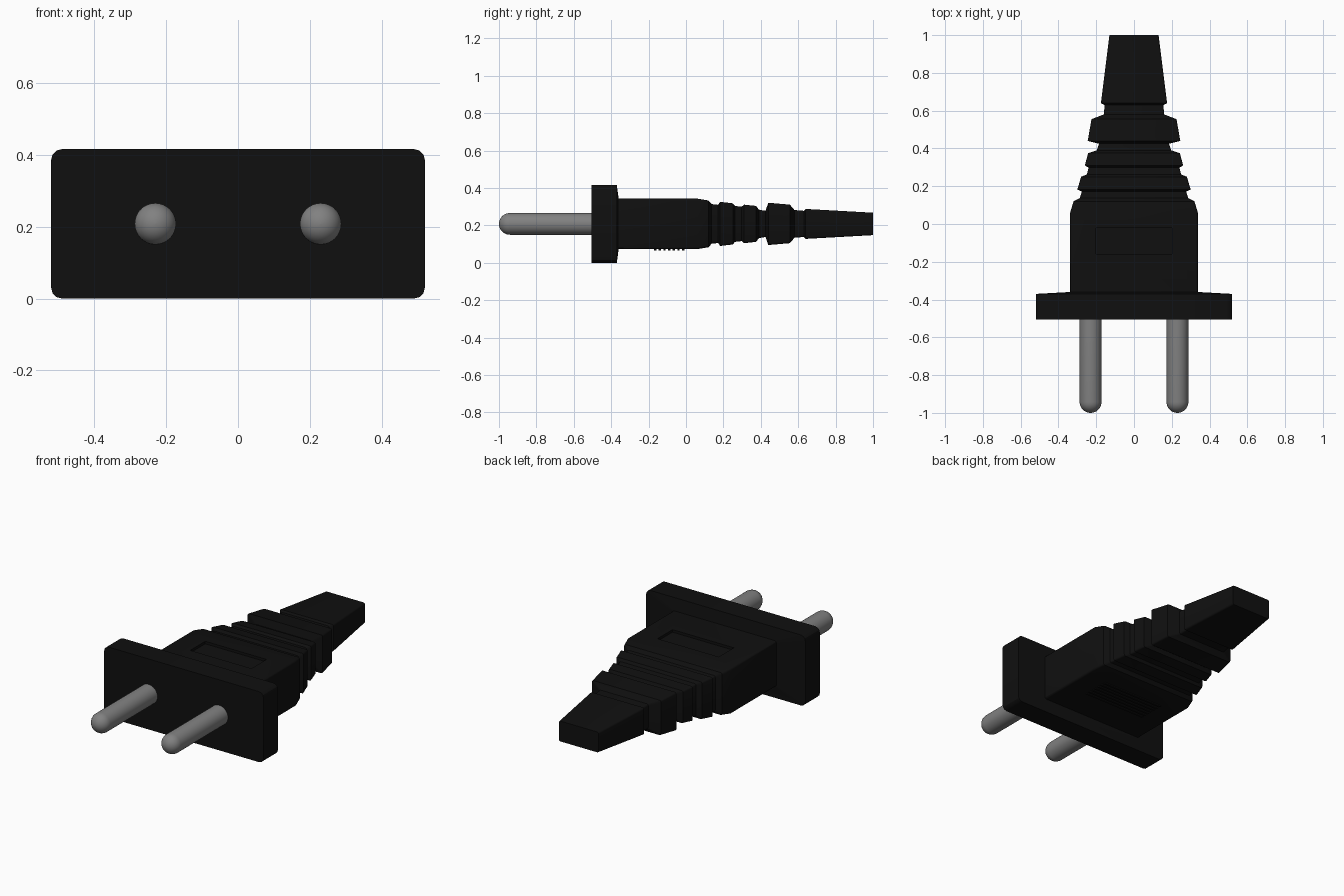
import bpy, bmesh, math

if "Cube" in bpy.data.objects:
    bpy.data.objects.remove(bpy.data.objects["Cube"])

ZC = 0.208

def material(name, c):
    m = bpy.data.materials.new(name)
    m.diffuse_color = (c, c, c, 1)
    m.use_nodes = True
    m.node_tree.nodes["Principled BSDF"].inputs["Base Color"].default_value = m.diffuse_color
    return m

black = material("black_plastic", 0.005)
metal = material("pin_metal", 0.22)

def loft(name, sections, mat, segs, cx=0.0):
    """Skin rounded rectangles (y, half width, half height, corner radius)."""
    bm = bmesh.new()
    rings = []
    for y, hx, hz, r in sections:
        ring = []
        for q, (sx, sz) in enumerate(((1, 1), (-1, 1), (-1, -1), (1, -1))):
            for i in range(segs + 1):
                a = math.pi / 2 * (q + i / segs)
                ring.append(bm.verts.new((cx + sx * (hx - r) + r * math.cos(a), y,
                                          ZC + sz * (hz - r) + r * math.sin(a))))
        rings.append(ring)
    for a, b in zip(rings, rings[1:]):
        for i in range(len(a)):
            j = (i + 1) % len(a)
            bm.faces.new((a[i], a[j], b[j], b[i]))
    bm.faces.new(rings[0])
    bm.faces.new(rings[-1])
    bmesh.ops.remove_doubles(bm, verts=bm.verts, dist=1e-5)
    bmesh.ops.recalc_face_normals(bm, faces=bm.faces)
    me = bpy.data.meshes.new(name)
    bm.to_mesh(me)
    bm.free()
    ob = bpy.data.objects.new(name, me)
    bpy.context.collection.objects.link(ob)
    me.materials.append(mat)
    bpy.ops.object.select_all(action='DESELECT')
    ob.select_set(True)
    bpy.context.view_layer.objects.active = ob
    bpy.ops.object.shade_smooth_by_angle(angle=math.radians(30))
    return ob

def box(name, size, loc):
    bpy.ops.mesh.primitive_cube_add(size=1, location=loc)
    ob = bpy.context.object
    ob.name = name
    ob.scale = size
    ob.data.materials.append(black)
    return ob

# Flange, grip and ribbed strain relief as one moulded body
profile = [
    (-0.505, 0.52, 0.208, 0.03), (-0.37, 0.52, 0.208, 0.03),
    (-0.36, 0.338, 0.135, 0.012), (0.06, 0.338, 0.135, 0.012),
    (0.12, 0.32, 0.125, 0.012), (0.137, 0.287, 0.106, 0.01),
    (0.172, 0.276, 0.102, 0.01), (0.182, 0.30, 0.118, 0.01),
    (0.25, 0.28, 0.11, 0.01), (0.262, 0.25, 0.096, 0.01),
    (0.298, 0.24, 0.092, 0.01), (0.31, 0.26, 0.103, 0.01),
    (0.375, 0.243, 0.096, 0.01), (0.39, 0.197, 0.076, 0.01),
    (0.425, 0.185, 0.07, 0.01), (0.44, 0.245, 0.113, 0.01),
    (0.555, 0.225, 0.103, 0.01), (0.58, 0.16, 0.074, 0.01),
    (0.63, 0.155, 0.07, 0.01), (0.64, 0.175, 0.08, 0.01),
    (1.0, 0.13, 0.06, 0.01),
]
body = loft("plug_body", profile, black, 3)

# Shallow label recess on the top face
cutter = box("recess_cutter", (0.40, 0.14, 0.06), (0, -0.09, ZC + 0.15))
cutter.hide_render = True
cutter.hide_viewport = False
cutter.display_type = 'WIRE'
mod = body.modifiers.new("recess", 'BOOLEAN')
mod.operation = 'DIFFERENCE'
mod.object = cutter
bpy.context.view_layer.objects.active = body
bpy.ops.object.modifier_apply(modifier="recess")
bpy.data.objects.remove(cutter)

# Fine grip ribs underneath
for i in range(7):
    box(f"grip_rib_{i + 1}", (0.40, 0.012, 0.012), (0, -0.165 + i * 0.025, ZC - 0.135))

# Two round contact pins with domed tips
R = 0.058
dome = [(-1 + R * (1 - math.cos(a)), max(R * math.sin(a), 0.001))
        for a in (math.pi / 2 * i / 8 for i in range(9))]
pin = [(y, r, r, r) for y, r in dome] + [(-0.49, R, R, R)]
for side, x in (("left", -0.23), ("right", 0.23)):
    loft(f"{side}_pin", pin, metal, 8, x)
